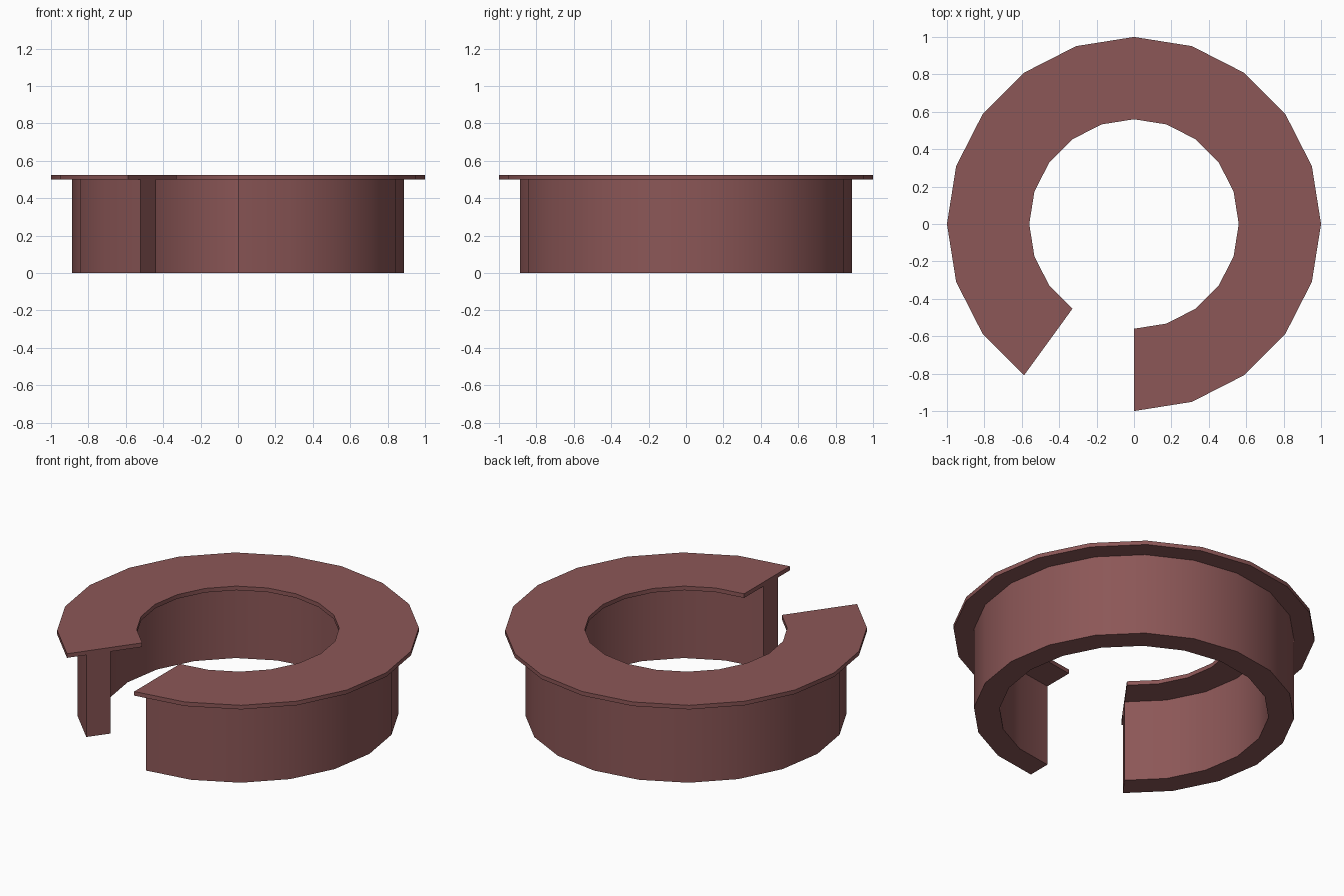
import bpy, bmesh, math

if "Cube" in bpy.data.objects:
    bpy.data.objects.remove(bpy.data.objects["Cube"])

STEPS = 18                      # 18 of 20 segments, leaving a gap at the front left
STEP = math.radians(18)
START = math.radians(-90)

mat = bpy.data.materials.new("dusty red")
mat.diffuse_color = (0.262, 0.095, 0.095, 1)
mat.use_nodes = True
mat.node_tree.nodes["Principled BSDF"].inputs["Base Color"].default_value = mat.diffuse_color


def open_ring(name, r_in, r_out, z0, z1):
    """Sweep a rectangular section around z, leaving the gap, with capped ends."""
    bm = bmesh.new()
    profile = [(r_in, z0), (r_out, z0), (r_out, z1), (r_in, z1)]
    rings = []
    for i in range(STEPS + 1):
        a = START + i * STEP
        rings.append([bm.verts.new((r * math.cos(a), r * math.sin(a), z)) for r, z in profile])
    for a, b in zip(rings, rings[1:]):
        for k in range(4):
            n = (k + 1) % 4
            bm.faces.new((a[k], a[n], b[n], b[k]))
    bm.faces.new(rings[0])
    bm.faces.new(rings[-1])
    bmesh.ops.recalc_face_normals(bm, faces=bm.faces)
    mesh = bpy.data.meshes.new(name)
    bm.to_mesh(mesh)
    bm.free()
    mesh.materials.append(mat)
    obj = bpy.data.objects.new(name, mesh)
    bpy.context.collection.objects.link(obj)
    bpy.ops.object.select_all(action='DESELECT')
    obj.select_set(True)
    bpy.context.view_layer.objects.active = obj
    bpy.ops.object.shade_smooth_by_angle(angle=math.radians(30))
    return obj


# Curved counter body and the wider top slab
open_ring("counter_wall", 0.745, 0.887, 0.0, 0.5)
open_ring("counter_top", 0.56, 1.0, 0.5, 0.525)
